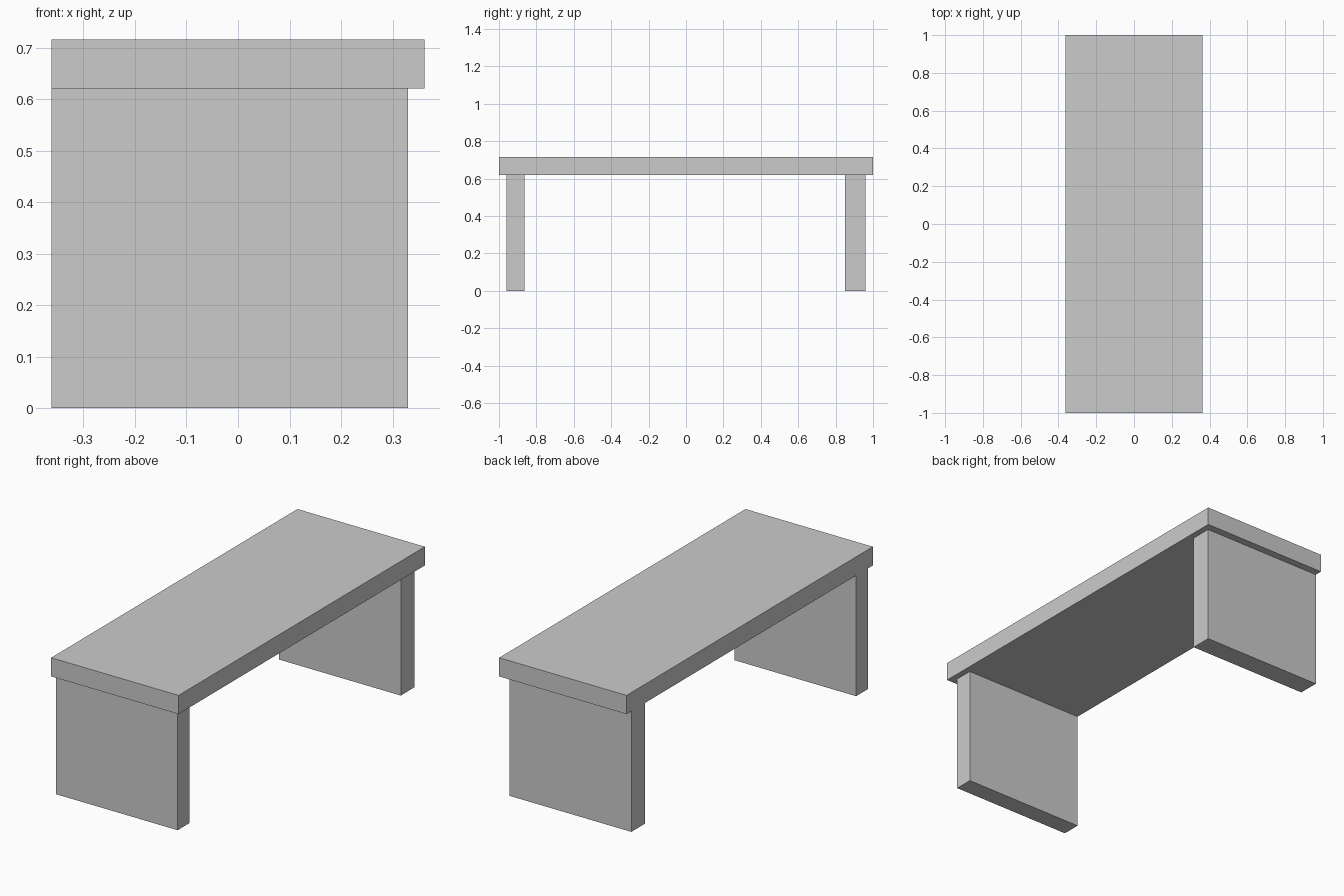
import bpy

if "Cube" in bpy.data.objects:
    bpy.data.objects.remove(bpy.data.objects["Cube"])


def box(name, x, y, z):
    """Box spanning the given (min, max) ranges."""
    bpy.ops.mesh.primitive_cube_add(size=1)
    ob = bpy.context.object
    ob.name = name
    ob.location = [(r[0] + r[1]) / 2 for r in (x, y, z)]
    ob.scale = [r[1] - r[0] for r in (x, y, z)]
    bpy.ops.object.transform_apply(location=True, rotation=False, scale=True)
    return ob


HALF_W, LEG_RIGHT = 0.362, 0.33
UNDERSIDE, TOP = 0.62, 0.716

# Seat slab
box("seat", (-HALF_W, HALF_W), (-1, 1), (UNDERSIDE, TOP))

# Panel legs, flush with the seat on the left and set in on the right
for name, y in (("front_leg", (-0.961, -0.864)), ("back_leg", (0.85, 0.961))):
    box(name, (-HALF_W, LEG_RIGHT), y, (0, UNDERSIDE))
